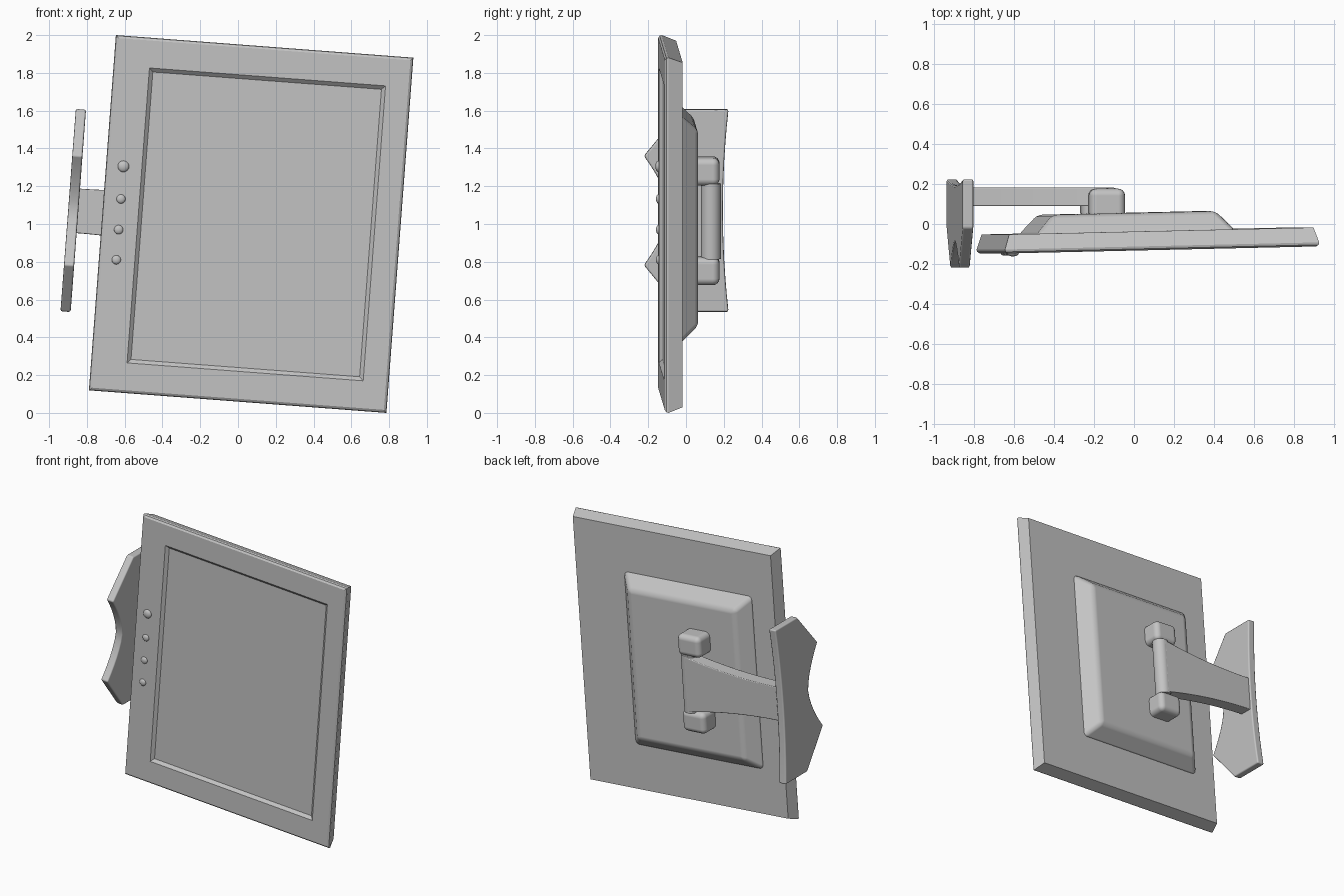
import bpy, bmesh, math
from mathutils import Matrix, Vector

cube = bpy.data.objects.get("Cube")
if cube:
    bpy.data.objects.remove(cube, do_unlink=True)

grey = bpy.data.materials.new("plain grey")
grey.use_nodes = True
grey.diffuse_color = (0.55, 0.55, 0.55, 1)
grey.node_tree.nodes["Principled BSDF"].inputs["Base Color"].default_value = (0.55, 0.55, 0.55, 1)

# The whole display leans sideways; the panel is also swivelled slightly
LEAN = Matrix.Translation((0.07, 0, 1)) @ Matrix.Rotation(math.radians(4.34), 4, 'Y')
PANEL = LEAN @ Matrix.Translation((0, -0.13, 0)) @ Matrix.Rotation(math.radians(1.3), 4, 'Z')


def finish(name, bm, frame, bevel=0, segments=3, limit=35):
    """Turn a bmesh into a shaded, placed object with optional rounded edges."""
    bmesh.ops.recalc_face_normals(bm, faces=bm.faces)
    mesh = bpy.data.meshes.new(name)
    bm.to_mesh(mesh)
    bm.free()
    mesh.materials.append(grey)
    obj = bpy.data.objects.new(name, mesh)
    bpy.context.collection.objects.link(obj)
    obj.matrix_world = frame
    bpy.ops.object.select_all(action='DESELECT')
    obj.select_set(True)
    bpy.context.view_layer.objects.active = obj
    bpy.ops.object.shade_smooth_by_angle(angle=math.radians(30))
    if bevel:
        mod = obj.modifiers.new("rounded edges", 'BEVEL')
        mod.width = bevel
        mod.segments = segments
        mod.limit_method = 'ANGLE'
        mod.angle_limit = math.radians(limit)
        mod.harden_normals = True
    return obj


def rect_loft(name, rings, frame, **kw):
    """Skin a stack of rectangles: (centre x, half width, half height, depth)."""
    bm = bmesh.new()
    loops = [[bm.verts.new((cx + sx * hw, y, sz * hh))
              for sx, sz in ((-1, -1), (1, -1), (1, 1), (-1, 1))]
             for cx, hw, hh, y in rings]
    for a, b in zip(loops, loops[1:]):
        for i in range(4):
            j = (i + 1) % 4
            bm.faces.new((a[i], a[j], b[j], b[i]))
    bm.faces.new(loops[0])
    bm.faces.new(loops[-1])
    return finish(name, bm, frame, **kw)


def prism(name, outline, direction, frame, **kw):
    """Extrude a closed outline along a direction."""
    bm = bmesh.new()
    face = bm.faces.new([bm.verts.new(p) for p in outline])
    out = bmesh.ops.extrude_face_region(bm, geom=[face])
    bmesh.ops.translate(bm, vec=Vector(direction),
                        verts=[v for v in out["geom"] if isinstance(v, bmesh.types.BMVert)])
    return finish(name, bm, frame, **kw)


# Panel: tapered back, softened front rim, recessed screen
rect_loft("display_panel", [
    (0, 0.765, 0.915, 0.095),
    (0, 0.79, 0.943, 0.02),
    (0, 0.787, 0.94, 0.008),
    (0, 0.775, 0.928, 0),
    (0.027, 0.627, 0.783, 0),
    (0.027, 0.607, 0.763, 0.018)], PANEL)

# Raised housing on the back
rect_loft("back_housing", [
    (-0.104, 0.505, 0.613, 0.085),
    (-0.104, 0.41, 0.52, 0.188)], PANEL, bevel=0.025, limit=30)

# Row of domed buttons beside the screen
for i, (z, r) in enumerate(((0.253, 0.03), (0.08, 0.024), (-0.083, 0.024), (-0.243, 0.024))):
    bm = bmesh.new()
    bmesh.ops.create_uvsphere(bm, u_segments=20, v_segments=12, radius=r)
    bmesh.ops.scale(bm, vec=(1, 0.55, 1), verts=bm.verts)
    finish(f"button_{i + 1}", bm, PANEL @ Matrix.Translation((-0.698, 0, z)))

# Hinge knobs above and below the arm
for label, side in (("upper", 1), ("lower", -1)):
    bm = bmesh.new()
    bmesh.ops.create_cube(bm, size=1)
    bmesh.ops.scale(bm, vec=(0.18, 0.155, 0.148), verts=bm.verts)
    finish(f"{label}_hinge_knob", bm,
           LEAN @ Matrix.Translation((-0.228, 0.1, side * 0.264)), bevel=0.036, segments=4)

# Hinge barrel
bm = bmesh.new()
bmesh.ops.create_cone(bm, cap_ends=True, segments=28, radius1=0.052, radius2=0.052, depth=0.4)
finish("hinge_barrel", bm, LEAN @ Matrix.Translation((-0.2, 0.132, 0)))

# Arm flaring from the foot towards the hinge
STEPS = 14
upper = []
for i in range(STEPS + 1):
    t = i / STEPS
    upper.append((-0.93 + 0.73 * t, 0.09, 0.118 + 0.075 * t * t))
lower = [(x, y, -z) for x, y, z in reversed(upper)]
prism("support_arm", upper + lower, (0, 0.094, 0), LEAN, bevel=0.006, segments=2)

# Foot plate: two pointed toes with a curved notch, gently hollow rear edge
half = [(0.195 + 0.03 * (i / 6) ** 2, 0.537 * i / 6) for i in range(7)]
half += [(-0.02, 0.537), (-0.222, 0.29)]
half += [(-0.09 - 0.132 * (i / 6) ** 1.6, 0.29 * i / 6) for i in range(5, 0, -1)]
half += [(-0.09, 0)]
mirrored = [(y, -z) for y, z in reversed(half[1:-1])]
prism("foot_plate", [(-0.972, y, z) for y, z in half + mirrored], (0.054, 0, 0), LEAN,
      bevel=0.01, segments=2)
